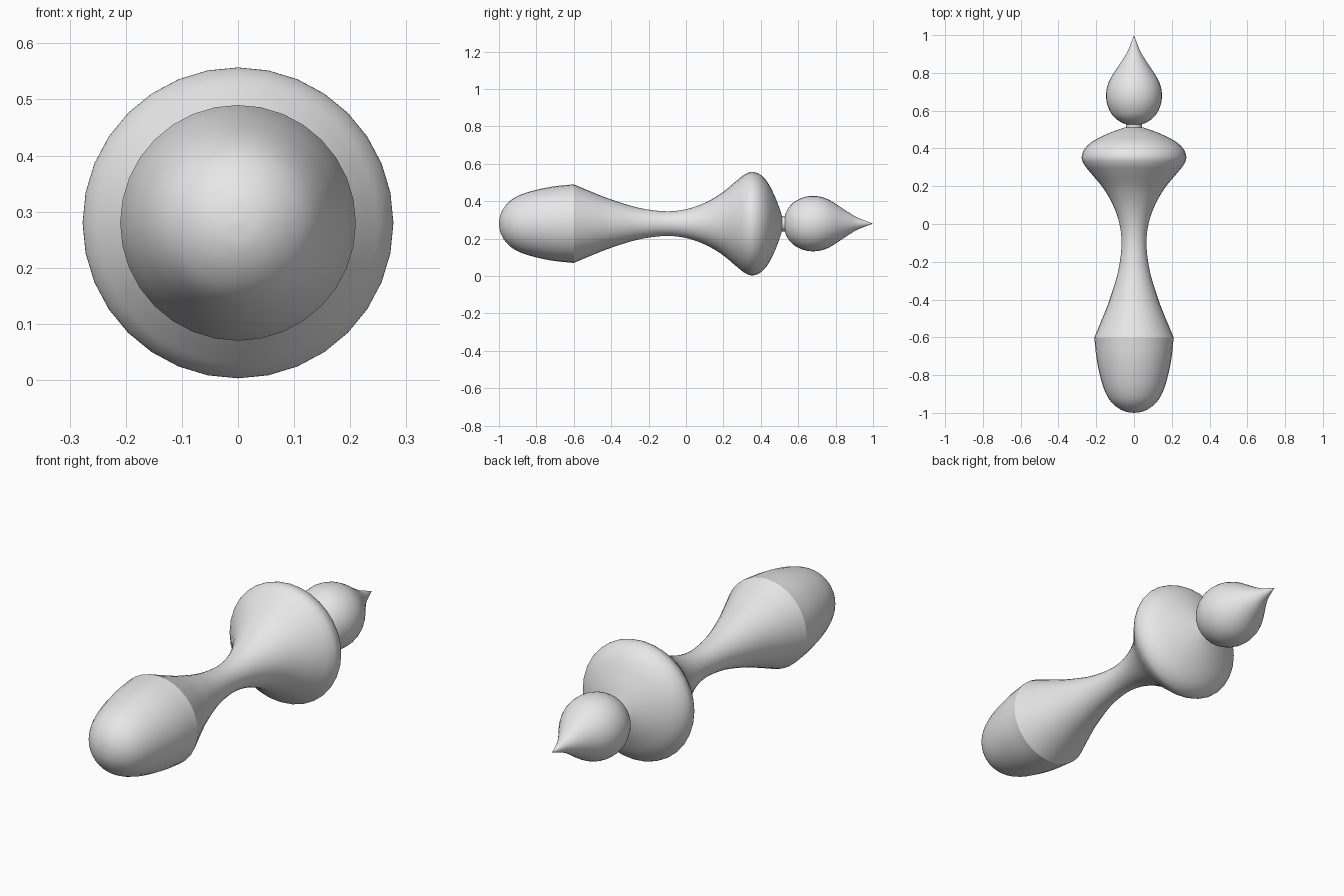
import bpy, math
from mathutils import Vector

if "Cube" in bpy.data.objects:
    bpy.data.objects.remove(bpy.data.objects["Cube"])

SIDES = 32
AXIS_Z = 0.28

grey = bpy.data.materials.new("light grey")
grey.diffuse_color = (0.8, 0.8, 0.8, 1)
grey.use_nodes = True
grey.node_tree.nodes["Principled BSDF"].inputs["Base Color"].default_value = grey.diffuse_color


def smooth_profile(pts, steps=5):
    """Catmull-Rom curve through (y, radius) points."""
    p = [Vector(q) for q in pts]
    p = [2 * p[0] - p[1]] + p + [2 * p[-1] - p[-2]]
    out = []
    for a, b, c, d in zip(p, p[1:], p[2:], p[3:]):
        for i in range(steps):
            t = i / steps
            out.append(0.5 * (2 * b + (c - a) * t + (2 * a - 5 * b + 4 * c - d) * t * t
                              + (3 * b - a - 3 * c + d) * t ** 3))
    return out + [p[-2]]


def lathe(name, profile):
    """Turn a profile about the long axis; zero-radius ends become poles."""
    verts, faces, rings = [], [], []
    for y, r in profile:
        n = 1 if r < 1e-4 else SIDES
        rings.append([len(verts) + i for i in range(n)])
        for i in range(n):
            a = 2 * math.pi * i / SIDES
            verts.append((r * math.sin(a), y, AXIS_Z + r * math.cos(a)))
    for lo, hi in zip(rings, rings[1:]):
        for i in range(SIDES):
            j = (i + 1) % SIDES
            if len(lo) == 1:
                faces.append((lo[0], hi[i], hi[j]))
            elif len(hi) == 1:
                faces.append((lo[j], lo[i], hi[0]))
            else:
                faces.append((lo[j], lo[i], hi[i], hi[j]))
    mesh = bpy.data.meshes.new(name)
    mesh.from_pydata(verts, [], faces)
    mesh.materials.append(grey)
    mesh.shade_smooth()
    obj = bpy.data.objects.new(name, mesh)
    bpy.context.collection.objects.link(obj)
    return obj


# Rounded butt of the handle
lathe("rounded_butt", smooth_profile([
    (-1.0, 0), (-0.993, 0.045), (-0.97, 0.09), (-0.93, 0.13), (-0.87, 0.16),
    (-0.79, 0.183), (-0.7, 0.2), (-0.6, 0.21)]))

# Waisted stem flaring out into the wide collar
lathe("stem_and_collar", smooth_profile([
    (-0.6, 0.21), (-0.5, 0.168), (-0.4, 0.129), (-0.25, 0.084), (-0.11, 0.066),
    (0.0, 0.077), (0.1, 0.111), (0.19, 0.163), (0.27, 0.229), (0.315, 0.264),
    (0.355, 0.277), (0.4, 0.26), (0.44, 0.215), (0.48, 0.135), (0.507, 0.06),
    (0.512, 0.042)]))

# Thin neck between collar and bulb
lathe("neck", [(0.505, 0.042), (0.54, 0.042)])

# Teardrop bulb with pointed tip
lathe("teardrop_bulb", smooth_profile([
    (0.525, 0), (0.528, 0.042), (0.547, 0.082), (0.58, 0.117), (0.63, 0.141), (0.68, 0.148),
    (0.73, 0.141), (0.78, 0.119), (0.85, 0.073), (0.91, 0.036), (0.96, 0.015),
    (1.0, 0)]))
